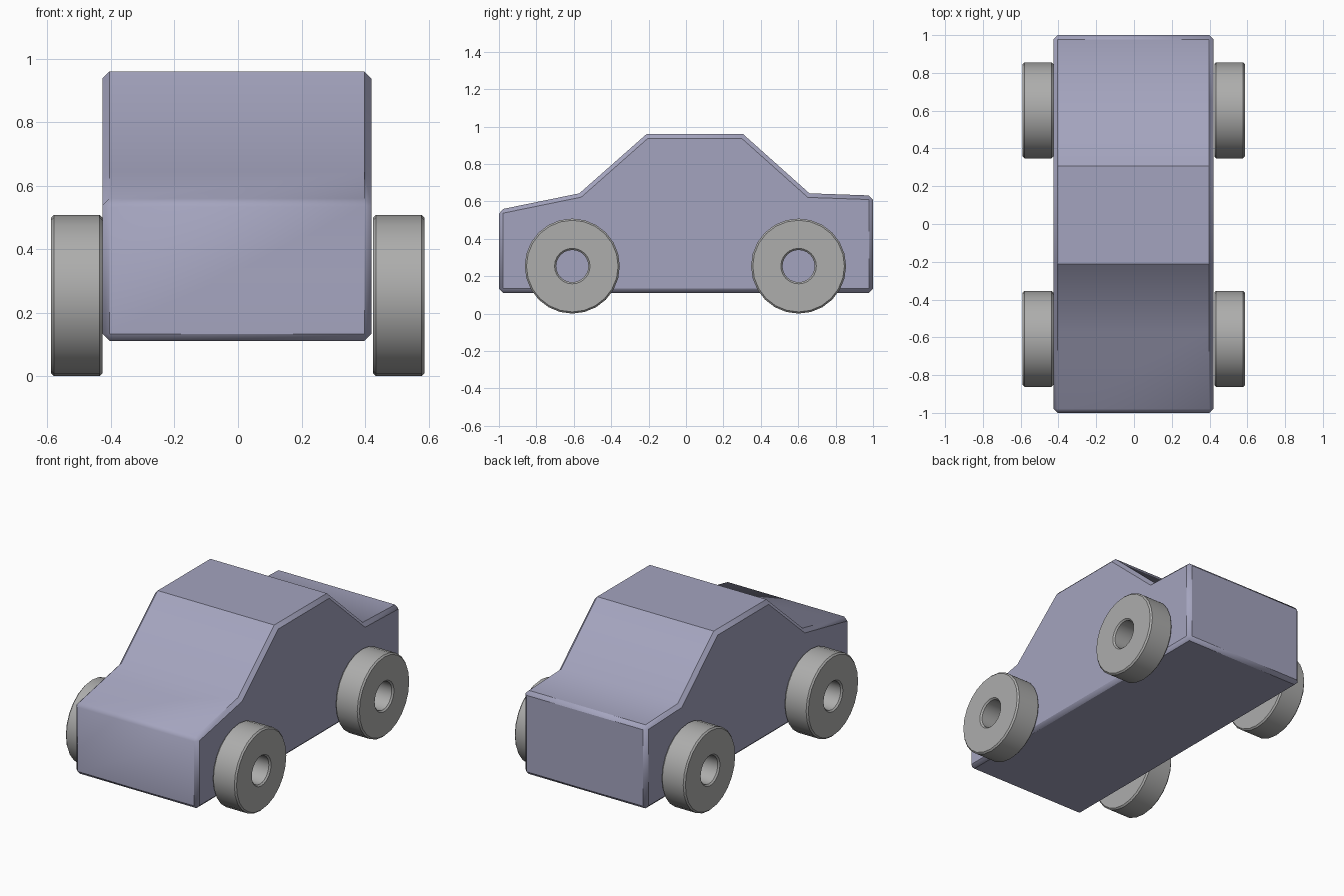
import bpy, bmesh
from math import radians, sin, cos, pi

if "Cube" in bpy.data.objects:
    bpy.data.objects.remove(bpy.data.objects["Cube"])


def material(name, color):
    mat = bpy.data.materials.new(name)
    mat.diffuse_color = (*color, 1)
    mat.use_nodes = True
    mat.node_tree.nodes["Principled BSDF"].inputs["Base Color"].default_value = mat.diffuse_color
    return mat


def make_object(name, bm, mat, angle):
    bmesh.ops.recalc_face_normals(bm, faces=bm.faces[:])
    mesh = bpy.data.meshes.new(name)
    bm.to_mesh(mesh)
    bm.free()
    mesh.materials.append(mat)
    obj = bpy.data.objects.new(name, mesh)
    bpy.context.collection.objects.link(obj)
    bpy.ops.object.select_all(action='DESELECT')
    obj.select_set(True)
    bpy.context.view_layer.objects.active = obj
    bpy.ops.object.shade_smooth_by_angle(angle=radians(angle))
    return obj


paint = material("body_paint", (0.371, 0.371, 0.516))
rubber = material("wheel_grey", (0.418, 0.418, 0.413))

# Car body: side profile (y, z) extruded across x, outer edges chamfered.
# The hood/windscreen and boot/rear window creases stay smooth.
profile = [(-1, 0.111), (-1, 0.555), (-0.57, 0.643), (-0.212, 0.959),
           (0.306, 0.959), (0.66, 0.643), (1, 0.631), (1, 0.111)]
bm = bmesh.new()
side = bm.faces.new([bm.verts.new((-0.427, y, z)) for y, z in profile])
ext = bmesh.ops.extrude_face_region(bm, geom=[side])
bmesh.ops.translate(bm, vec=(0.847, 0, 0),
                    verts=[v for v in ext["geom"] if isinstance(v, bmesh.types.BMVert)])
if side not in bm.faces[:]:
    raise RuntimeError("side face missing")
bmesh.ops.recalc_face_normals(bm, faces=bm.faces[:])
edges = [e for e in bm.edges if e.calc_face_angle() > radians(50)]
bmesh.ops.bevel(bm, geom=edges, offset=0.022, offset_type='OFFSET', segments=1,
                profile=0.5, affect='EDGES', clamp_overlap=True)
make_object("car_body", bm, paint, 41)


# Wheels: chamfered ring section (x, radius) revolved round the axle
def make_wheel(name, x, y, sides=24):
    h, r, hole, c = 0.081, 0.254, 0.086, 0.009
    section = [(-h, hole + c), (-h, r - c), (-h + c, r), (h - c, r),
               (h, r - c), (h, hole + c), (h - c, hole), (-h + c, hole)]
    bm = bmesh.new()
    rings = []
    for i in range(sides):
        a = 2 * pi * i / sides
        rings.append([bm.verts.new((px, pr * sin(a), pr * cos(a))) for px, pr in section])
    n = len(section)
    for i in range(sides):
        a, b = rings[i], rings[(i + 1) % sides]
        for j in range(n):
            k = (j + 1) % n
            bm.faces.new((a[j], a[k], b[k], b[j]))
    wheel = make_object(name, bm, rubber, 30)
    wheel.location = (x, y, r)


for end, y in (("front", -0.608), ("rear", 0.602)):
    for hand, x in (("left", 0.506), ("right", -0.508)):
        make_wheel(f"{end}_{hand}_wheel", x, y)
